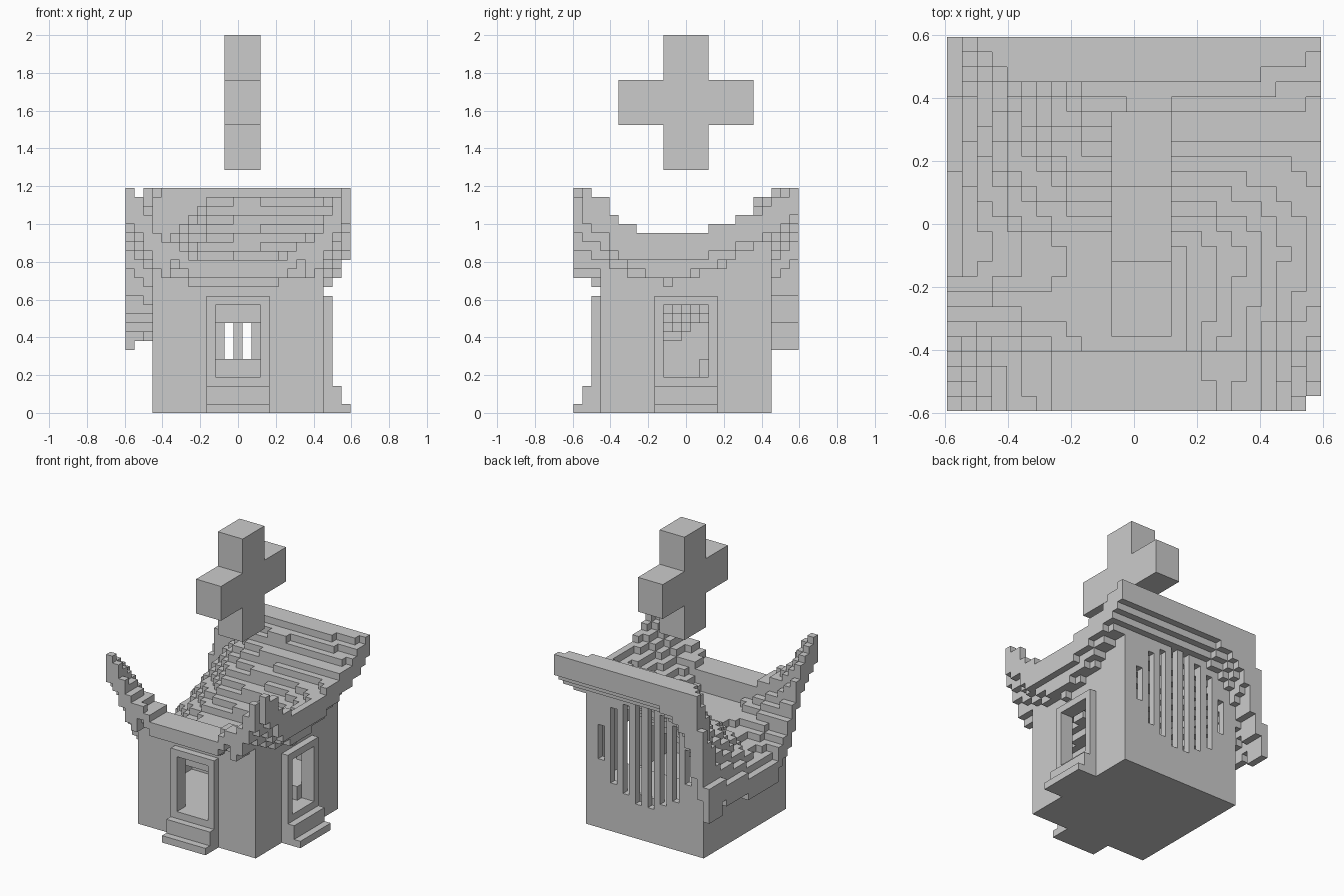
import bpy, bmesh
from mathutils import Vector

cube = bpy.data.objects.get("Cube")
if cube:
    bpy.data.objects.remove(cube, do_unlink=True)

N = 25                # blocks across the plan
S = 2 / 42            # block size
LOW, HIGH = 3, 22     # wall box limits in blocks

stone = bpy.data.materials.new("grey_stone")
stone.use_nodes = True
GREY = (0.6, 0.6, 0.6, 1)
stone.diffuse_color = GREY
stone.node_tree.nodes["Principled BSDF"].inputs["Base Color"].default_value = GREY


def block(a, b):
    """Set of cells from corner a up to corner b."""
    return {(i, j, k) for i in range(a[0], b[0])
            for j in range(a[1], b[1]) for k in range(a[2], b[2])}


def build(name, cells):
    """Skin a set of cells with only its exposed faces."""
    bm = bmesh.new()
    verts = {}

    def vert(p):
        key = tuple(round(c) for c in p)
        if key not in verts:
            x, y, z = key
            verts[key] = bm.verts.new(((x - N / 2) * S, (y - N / 2) * S, z * S))
        return verts[key]

    for cell in sorted(cells):
        for axis in range(3):
            for side in (0, 1):
                near = list(cell)
                near[axis] += 2 * side - 1
                if tuple(near) in cells:
                    continue
                u, v = Vector(), Vector()
                u[(axis + 1) % 3] = 1
                v[(axis + 2) % 3] = 1
                p = Vector(cell)
                p[axis] += side
                ring = [p, p + u, p + u + v, p + v]
                if not side:
                    ring.reverse()
                bm.faces.new([vert(q) for q in ring])
    mesh = bpy.data.meshes.new(name)
    bm.to_mesh(mesh)
    bm.free()
    mesh.materials.append(stone)
    obj = bpy.data.objects.new(name, mesh)
    bpy.context.collection.objects.link(obj)
    return obj


def mix(a, b, t):
    return a + (b - a) * min(max(t, 0), 1)


def east_rim(y):
    d = y + 1.5
    return 20 + 5 * ((d / 13.5) ** 2 if d > 0 else (-d / 8.8) ** 2.6)


def west_rim(y):
    d = max(-2.5 - y, 0)
    return 10 + 0.8 * d + 0.19 * d * d + max(y, 0) / 6


def roof_top(x, y):
    """Swept roof: raised corners, hollow middle, low drooping -x side."""
    if y < -8.5:
        a = abs(x / 12) ** 3
        top = 16.8 + 8.7 * a + (y + 12) * (0.1 - (1.3 if x < 0 else 0.6) * a)
    else:
        top = 14 + max(y + 1.5, 0)
        if x >= 0:
            top = mix(top, east_rim(y), max((x - 2) / 10, 0) ** 1.3)
        else:
            top += 3.7 * max(y - 9, 0)
            top = mix(top, west_rim(y), (x / 12) ** (4 if y > 9 else 2))
    return min(25, round(top))


def roof_bottom(x, y, top):
    if y > 9.5:
        back = 20.4 - 13.4 * ((12 - x) / 24) ** 7
        return min(top - 2, round(back + (y - 10 if x > -9.5 else 0)))
    if y < -8.5 and abs(x) < 8:
        return top - (2 if y < -10.5 else 3)
    return top - (4 if -8.5 < x < 11.5 or y < -5 else 3)


# Roof shell, and walls rising to meet its underside
roof, walls = set(), set()
for i in range(N):
    for j in range(N):
        if (i, j) == (N - 1, 0):
            continue
        top = roof_top(i - 12, j - 12)
        low = roof_bottom(i - 12, j - 12, top)
        roof |= block((i, j, low), (i + 1, j + 1, top))
        if LOW <= i < HIGH and LOW <= j < HIGH:
            edge = i in (LOW, HIGH - 1) or j in (LOW, HIGH - 1)
            walls |= block((i, j, 0), (i + 1, j + 1, low if edge else 4))

# Round window of upright slits in the back wall
for i in range(5, 20, 2):
    half = (7.5 ** 2 - (i - 12) ** 2) ** 0.5
    slit = block((i, HIGH - 1, round(12.5 - half)),
                 (i + 1, HIGH, round(12.5 + half)))
    walls -= slit
    roof -= slit


def turn(cells):
    """Copy the front layout to the +x side."""
    return {(N - 1 - j, i, k) for i, j, k in cells}


# Doorways, frames and steps on the front and one side
opening = block((10, 2, 4), (15, 4, 12))
frame = block((9, 2, 0), (16, 3, 13)) - opening
steps = block((9, 1, 0), (16, 2, 3)) | block((9, 0, 0), (16, 1, 1))
walls -= opening | turn(opening)
build("front_door_frame", frame)
build("front_steps", steps)
build("side_door_frame", turn(frame))
build("side_steps", turn(steps))

build("walls_and_floor", walls)
build("roof", roof)
build("inner_platform", block((4, 14, 4), (21, 21, 6)))

# Floating cross
build("cross", block((11, 10, 27), (15, 15, 42)) | block((11, 5, 32), (15, 20, 37)))
